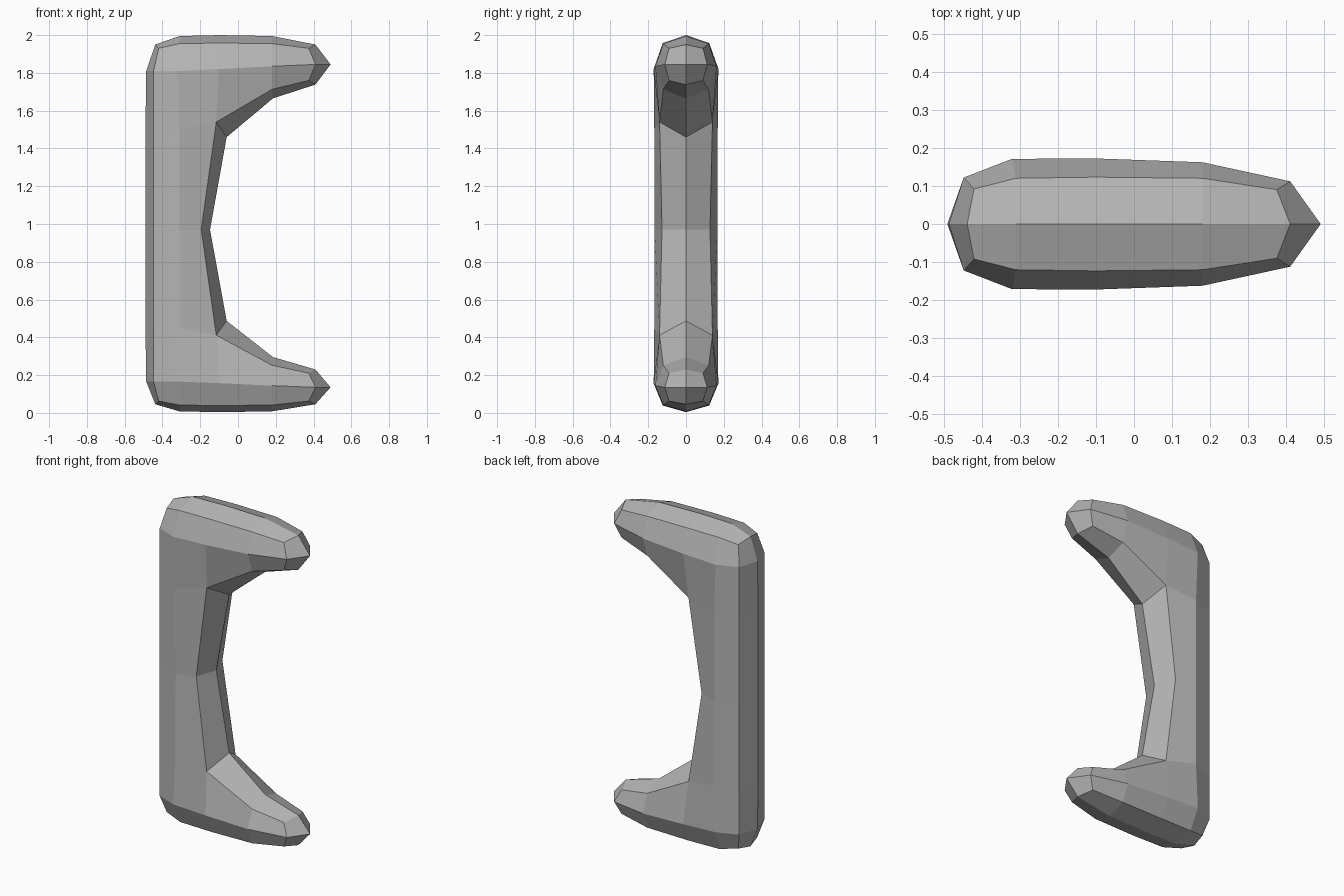
import bpy
import bmesh

if "Cube" in bpy.data.objects:
    bpy.data.objects.remove(bpy.data.objects["Cube"])

bm = bmesh.new()


def face(*verts):
    bm.faces.new(verts)


def bridge(a, b):
    # quads between two neighbouring half sections
    for i in range(min(len(a), len(b)) - 1):
        face(a[i], a[i + 1], b[i + 1], b[i])


def arm(height):
    # h = distance from the outer end of the bracket; height() maps it to z
    def pts(*coords):
        return [bm.verts.new((x, y, height(h))) for x, h, y in coords]

    # half sections: outer ridge, shoulder, side, inner edge, inner ridge
    end = pts((.41, .05, 0), (.375, .07, .09), (.41, .155, .112), (.375, .24, .09), (.41, .262, 0))
    mid = pts((.18, .005, 0), (.18, .045, .12), (.18, .165, .162), (.18, .287, .12), (.185, .335, 0))
    root = pts((-.10, 0, 0), (-.10, .042, .123), (-.10, .18, .172), (-.115, .46, .14), (-.06, .54, 0))
    back = pts((-.31, .005, 0), (-.31, .045, .12), (-.32, .19, .171))
    corner = pts((-.438, .05, 0), (-.42, .07, .092))
    heel = pts((-.486, .19, 0), (-.447, .19, .122)) + [back[2]]
    spine = pts((-.49, .5, 0), (-.447, .5, .122), (-.31, .5, .168)) + root[3:]
    tip = pts((.49, .155, 0))[0]

    bridge(end, mid)
    bridge(mid, root)
    bridge(root[:3], back)
    # pointed arm end
    face(tip, end[0], end[1], end[2])
    face(tip, end[2], end[3], end[4])
    # rounded outer corner
    bridge(back[:2], corner)
    bridge(corner, heel[:2])
    face(back[1], corner[1], heel[1], back[2])
    # side of the bend down to the spine
    bridge(heel, spine[:3])
    face(back[2], root[2], root[3], spine[2])
    return spine


upper = arm(lambda h: 2 - h)
lower = arm(lambda h: .004 + .83 * h + .12 * h * h)

# waist of the spine joins both arms
waist = [bm.verts.new(p) for p in ((-.49, 0, .97), (-.447, .122, .97), (-.31, .166, .97),
                                   (-.195, .127, .97), (-.148, 0, .97))]
bridge(upper, waist)
bridge(waist, lower)

# mirror to the other side and weld the ridges
geom = bm.verts[:] + bm.edges[:] + bm.faces[:]
bmesh.ops.mirror(bm, geom=geom, axis='Y', merge_dist=.0005)
bmesh.ops.remove_doubles(bm, verts=bm.verts[:], dist=.0005)
bmesh.ops.recalc_face_normals(bm, faces=bm.faces[:])

mesh = bpy.data.meshes.new("bracket_handle")
bm.to_mesh(mesh)
bm.free()
obj = bpy.data.objects.new("bracket_handle", mesh)
bpy.context.collection.objects.link(obj)

# dark grey finish
grey = bpy.data.materials.new("dark_grey")
grey.diffuse_color = (.46, .46, .46, 1)
grey.use_nodes = True
grey.node_tree.nodes["Principled BSDF"].inputs["Base Color"].default_value = grey.diffuse_color
mesh.materials.append(grey)
